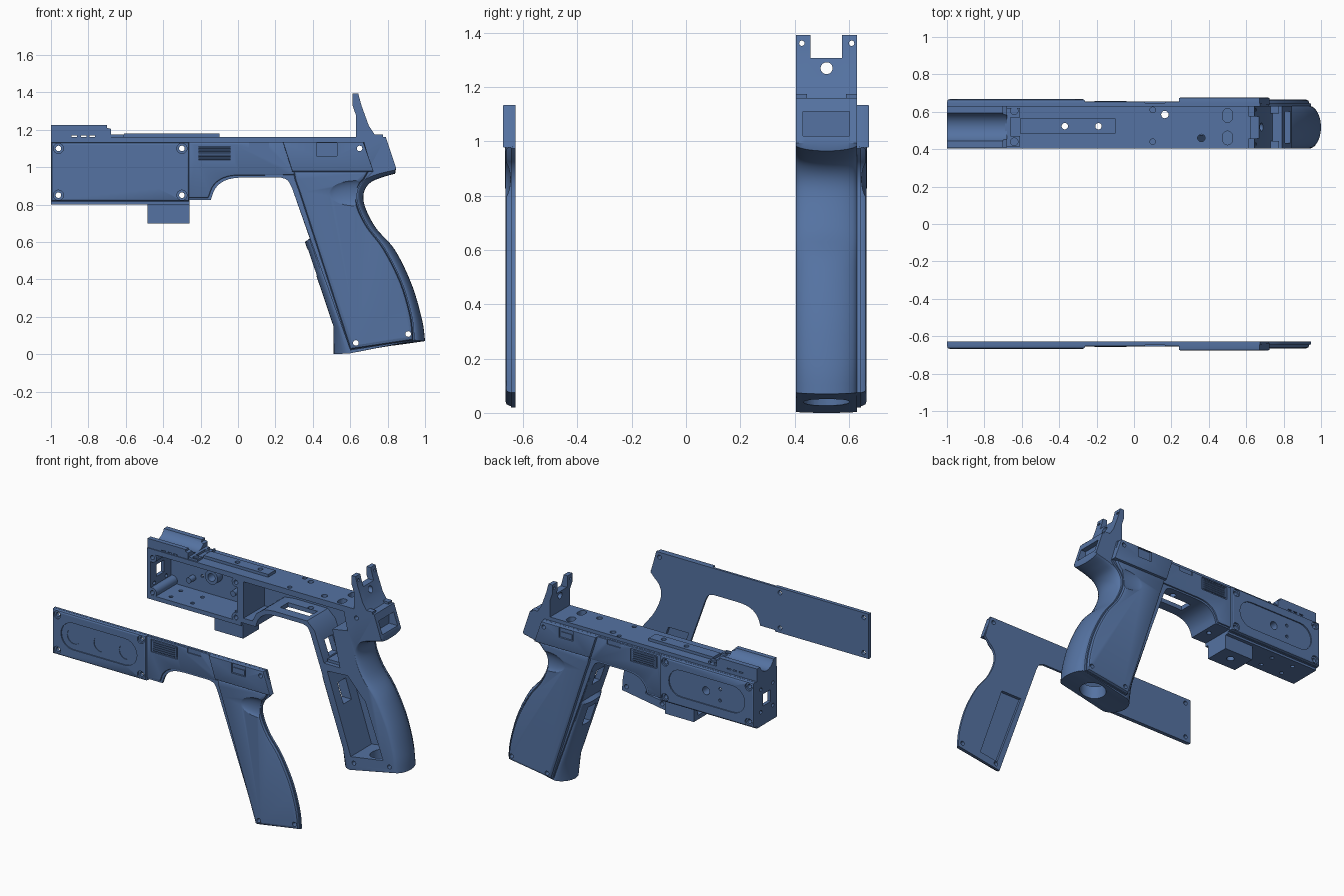
import bpy, bmesh, math
from mathutils import Matrix, Vector

if "Cube" in bpy.data.objects:
    bpy.data.objects.remove(bpy.data.objects["Cube"])

MID = 0.518           # centre plane of the shell
FRONT, BACK = 0.405, 0.63


def obj_from(bm, name):
    bmesh.ops.recalc_face_normals(bm, faces=bm.faces)
    me = bpy.data.meshes.new(name)
    bm.to_mesh(me)
    bm.free()
    ob = bpy.data.objects.new(name, me)
    bpy.context.collection.objects.link(ob)
    return ob


def loft(bm, rings):
    vs = [[bm.verts.new(p) for p in r] for r in rings]
    n = len(vs[0])
    for a, b in zip(vs, vs[1:]):
        for i in range(n):
            j = (i + 1) % n
            bm.faces.new((a[i], a[j], b[j], b[i]))
    bm.faces.new(vs[0][::-1])
    bm.faces.new(vs[-1])


def inset(pts, d):
    # mitred inward offset of a closed outline
    P = [Vector(p) for p in pts]
    area = sum(a.x * b.y - b.x * a.y for a, b in zip(P, P[1:] + P[:1]))
    s, out = (1 if area > 0 else -1), []
    for i, p in enumerate(P):
        e, f = (p - P[i - 1]).normalized(), (P[(i + 1) % len(P)] - p).normalized()
        n1, n2 = Vector((-e.y, e.x)) * s, Vector((-f.y, f.x)) * s
        out.append(tuple(p + (n1 + n2) * d / max(.5, 1 + n1.dot(n2))))
    return out


def prism(pts, y0, y1, bevel=0.0, name="part"):
    bm = bmesh.new()
    rings = [(pts, y0), (pts, y1)]
    if bevel:
        rings[1:] = [(pts, y1 - bevel), (inset(pts, bevel * .3), y1 - bevel * .3), (inset(pts, bevel), y1)]
    loft(bm, [[(x, y, z) for x, z in ring] for ring, y in rings])
    return obj_from(bm, name)


def box(x0, x1, y0, y1, z0, z1, name="part"):
    return prism([(x0, z0), (x1, z0), (x1, z1), (x0, z1)], y0, y1, name=name)


def cyl(c, r, d, axis='y', seg=24, name="part"):
    bm = bmesh.new()
    rot = {'x': Matrix.Rotation(math.pi / 2, 4, 'Y'), 'y': Matrix.Rotation(math.pi / 2, 4, 'X'),
           'z': Matrix.Identity(4)}[axis]
    bmesh.ops.create_cone(bm, cap_ends=True, segments=seg, radius1=r, radius2=r, depth=d,
                          matrix=Matrix.Translation(c) @ rot)
    return obj_from(bm, name)


def combine(ob, parts, op, use_self=False):
    for p in parts:
        m = ob.modifiers.new(op, 'BOOLEAN')
        m.operation, m.solver, m.object, m.use_self = op, 'EXACT', p, use_self
    dg = bpy.context.evaluated_depsgraph_get()
    me = bpy.data.meshes.new_from_object(ob.evaluated_get(dg))
    ob.modifiers.clear()
    ob.data = me
    for p in parts:
        bpy.data.objects.remove(p)


def smooth(pts, n=5):
    P = [Vector(p) for p in [pts[0]] + pts + [pts[-1]]]
    out = []
    for a, b, c, d in zip(P, P[1:], P[2:], P[3:]):
        for k in range(n):
            t = k / n
            out.append(tuple(0.5 * (2 * b + (c - a) * t + (2 * a - 5 * b + 4 * c - d) * t * t
                                    + (3 * b - a - 3 * c + d) * t ** 3)))
    return out + [pts[-1]]


def stadium(x0, x1, z, r, n=10):
    arc = lambda c, s: [(c + r * math.cos(s + math.pi * k / n), z + r * math.sin(s + math.pi * k / n))
                        for k in range(n + 1)]
    return arc(x0 + r, math.pi / 2) + arc(x1 - r, -math.pi / 2)


# Outline pieces: flat edge of the shell and its fuller middle section
arch = smooth([(-.145, .825), (-.125, .88), (-.085, .92), (-.03, .94), (.04, .945)], 3) \
    + smooth([(.225, .945), (.265, .93), (.29, .885)], 3)
front_edge = [(.383, .62), (.388, .6), (.55, .135), (.597, .004)]
front_mid = [(.385, .62), (.358, .6), (.51, .15), (.51, 0)]
back_edge = smooth([(.945, .075), (.932, .2), (.88, .38), (.79, .56), (.70, .68), (.65, .78),
                    (.637, .86), (.67, .925), (.74, .96), (.84, .985)])
back_mid = smooth([(1, .07), (.985, .18), (.93, .37), (.84, .556), (.738, .674), (.68, .786),
                   (.672, .86), (.705, .915), (.77, .945), (.84, .965)])
head = [(-1, 1.16), (-1, .8), (-.26, .8), (-.26, .825)]
tail = [(.845, .995), (.79, 1.16)]
edge = head + arch + front_edge + back_edge + tail
middle = head + arch + front_mid + back_mid + tail
grip_back = [p for p in back_edge if p[1] < .94]
cover_line = [(-1, 1.135), (-1, .815), (-.26, .815), (-.26, .825)] + arch + [(.6, .02)] \
    + grip_back + [(.72, .975), (.675, 1.135)]
screws = [(-.96, 1.10), (-.96, .85), (-.30, 1.10), (-.30, .85), (.65, 1.10), (.63, .06), (.91, .108)]


# Outer side panel, used for the loose cover and for the far wall of the body
def side_panel(name, start):
    y = lambda t: BACK + t
    ob = prism(cover_line, y(start), y(.015), name=name)
    add = [
        prism([(-.999, .817), (-.261, .817), (-.261, 1.134), (-.999, 1.134)], y(.004), y(.037), .012),
        prism([(-.27, 1.133), (-.27, .835), (-.16, .835)] +
              [(x - .012, z + .012) for x, z in arch[1:12]] +
              [(.27, .957), (.31, .957), (.29, 1.133)], y(.005), y(.024), .008),
        prism([(.295, .98), (.305, .93), (.33, .86), (.60, .025)] +
              [(x - .008, z) for x, z in grip_back] + [(.70, .98)], y(.006), y(.036), .018),
        prism([(.29, .978), (.725, .978), (.67, 1.1345), (.24, 1.1345)], y(.007), y(.045), .004)]
    for a in add:
        combine(ob, [a], 'UNION', True)
    cuts = [prism(stadium(-.93, -.33, .98, .095), y(.029), y(.06)),
            box(-.23, -.02, y(.0165), y(.06), 1.03, 1.12),
            box(.42, .53, y(.032), y(.06), 1.06, 1.13),
            box(.06, .165, y(.0175), y(.06), 1.10, 1.15)]
    # thumb scoop
    bm = bmesh.new()
    bmesh.ops.create_uvsphere(bm, u_segments=32, v_segments=16, radius=1, matrix=Matrix.Translation(
        (.63, y(.05), .86)) @ Matrix.Diagonal((.16, .033, .075, 1)))
    cuts.append(obj_from(bm, "scoop"))
    cuts += [cyl((x, y(.04), z), .027, .03) for x, z in screws[:4]]
    combine(ob, cuts, 'DIFFERENCE')
    # ribbed pad and latch in the pockets
    pads = [box(-.22, -.03, y(.01), y(.022), 1.04, 1.11)]
    pads += [cyl((-.125, y(.021), 1.045 + .015 * k), .006, .17, 'x', 10) for k in range(5)]
    pads += [box(.43, .52, y(.028), y(.037), 1.065, 1.10)]
    combine(ob, pads, 'UNION')
    return ob


# Loose side cover: finished on the far side, then mirrored to the front
cover = side_panel("side_cover", -.001)
cuts = [cyl((x, BACK + .031, .98), .055, .012, seg=32) for x in (-.83, -.62, -.42)]
cuts += [cyl((x, BACK, z), .015, .3, seg=16) for x, z in screws]
cuts += [prism([(.42, .62), (.62, .08), (.76, .10), (.58, .62)], BACK - .05, BACK + .019)]
combine(cover, cuts, 'DIFFERENCE')
cover.data.transform(Matrix.Diagonal((1, -1, 1, 1)))
cover.data.flip_normals()

# Body block with rounded grip, fused to the far panel
bm = bmesh.new()
rings = []
for k in range(13):
    u = -math.cos(math.pi * k / 12)
    w = max(0, 1 - u * u) ** .6
    yy = (FRONT + BACK) / 2 + u * (BACK - FRONT) / 2
    rings.append([(a[0] + (b[0] - a[0]) * w, yy, a[1] + (b[1] - a[1]) * w) for a, b in zip(edge, middle)])
loft(bm, rings)
body = obj_from(bm, "body_shell")
combine(body, [side_panel("far_panel", -.006)], 'UNION')

# Hollow interior
F = FRONT - .05
combine(body, [
    box(-.975, -.29, F, .64, .83, 1.125),
    prism([(-.24, 1.12), (-.24, .86), (-.17, .86), (-.14, .92), (-.08, .965), (.0, .975), (.26, .975),
           (.32, .92), (.395, .71), (.52, .71), (.46, .97), (.58, .99), (.55, 1.12)], F, .64),
    prism([(.42, .66), (.605, .10), (.86, .14), (.72, .52), (.58, .67)], F, .64),
    cyl((.78, MID, .05), .085, .22, 'z', 32),
    box(.0, .23, .475, .565, .9, 1.0),
    box(.28, .45, .475, .565, .73, .84),
    box(.36, .55, .475, .565, .42, .56),
    box(.77, .9, .432, .602, 1.02, 1.11),
    box(-1.1, -.95, .475, .56, .935, 1.02),
], 'DIFFERENCE')

# Bosses and ribs inside
combine(body, [cyl((x, (FRONT + .645) / 2, z), .034, .645 - FRONT - .002) for x, z in screws[:4]] +
        [cyl((x, .615, z), r, .06) for x, z, r in
         ((-.62, .98, .05), (-.80, 1.05, .02), (-.80, .91, .02), (-.45, 1.05, .02), (-.45, .91, .02))] +
        [box(.40, .56, FRONT + .03, .643, .70, .73)], 'UNION')

# Screw, sensor, top, bottom and muzzle-end openings
holes = [cyl((x, MID, z), .015, .5, seg=16) for x, z in screws]
holes += [cyl((-.62, .62, .98), .028, .2)]
holes += [cyl((-.73, .66, z), .011, .08, seg=12) for z in (.94, 1.02)]
holes += [cyl((x, y, 1.15), r, d, 'z', 16) for x, y, r, d in
          ((.165, .585, .02, .5), (.36, .46, .02, .1), (.1, .61, .015, .03), (.1, .44, .015, .03))]
for y in (.46, .58):
    bm = bmesh.new()
    loft(bm, [[(.5 + (z - .5), y + w - .5, h) for w, z in stadium(.463, .537, .5, .026, 8)]
              for h in (1.1, 1.2)])
    holes.append(obj_from(bm, "oval"))
holes += [cyl((x, y, .81), .014, .08, 'z', 12) for x in (-.85, -.68) for y in (.46, .57)]
holes += [cyl((-1, y, z), .013, .1, 'x', 12) for y in (.45, .585) for z in (.90, 1.06)]
combine(body, holes, 'DIFFERENCE')

# Cradle on the front top
cradle = prism([(-1, 1.155), (-.68, 1.155), (-.68, 1.205), (-.70, 1.21), (-.70, 1.225), (-1, 1.225)],
               FRONT + .005, BACK, name="front_cradle")
combine(cradle, [cyl((-.85, MID, 1.252), .08, .5, 'x', 32)] +
        [box(x, x + .03, .3, .8, 1.162, 1.17) for x in (-.89, -.84, -.795)], 'DIFFERENCE')
flange = box(-.69, -.61, FRONT + .01, BACK - .01, 1.155, 1.175, "cradle_flange")
combine(flange, [cyl((-.64, y, 1.17), .02, .06, 'z') for y in (.44, .605)]
        + [box(-.66, -.55, .47, .57, 1.1, 1.2)], 'DIFFERENCE')

# Raised strip along the top
strip = box(-.61, -.1, .483, .563, 1.155, 1.18, "top_strip")
holes = lambda: [cyl((x, MID + .005, 1), .017, .7, 'z') for x in (-.37, -.19)]
combine(strip, holes(), 'DIFFERENCE')
combine(body, holes(), 'DIFFERENCE')

# Rear sight with two posts
sight = prism([(.63, 1.15), (.63, 1.28), (.612, 1.33), (.612, 1.393), (.643, 1.393), (.66, 1.33),
               (.70, 1.22), (.74, 1.16), (.74, 1.15)], FRONT, BACK, name="rear_sight")
combine(sight, [box(.5, .9, .458, .575, 1.308, 1.5), cyl((.66, MID, 1.27), .022, .3, 'x')] +
        [cyl((.63, y, 1.362), .01, .2, 'x', 12) for y in (.427, .61)], 'DIFFERENCE')
for i, y in enumerate((.425, .61)):
    box(.73, .775, y - .02, y + .02, 1.15, 1.175, "sight_lug_%d" % (i + 1))

# Block under the front housing
block = box(-.485, -.26, .43, .605, .70, .805, "lower_block")
combine(block, [cyl((-.37, MID + .005, .75), .025, .2, 'z'), box(-.5, -.44, .48, .555, .73, .775)], 'DIFFERENCE')

# Blue plastic, smooth shading with crisp edges
blue = bpy.data.materials.new("blue_plastic")
blue.diffuse_color = (.09, .17, .36, 1)
blue.use_nodes = True
blue.node_tree.nodes["Principled BSDF"].inputs["Base Color"].default_value = blue.diffuse_color
for ob in bpy.context.collection.objects:
    ob.data.materials.clear()
    ob.data.materials.append(blue)
    ob.select_set(True)
    bpy.context.view_layer.objects.active = ob
bpy.ops.object.shade_smooth_by_angle(angle=math.radians(30))
